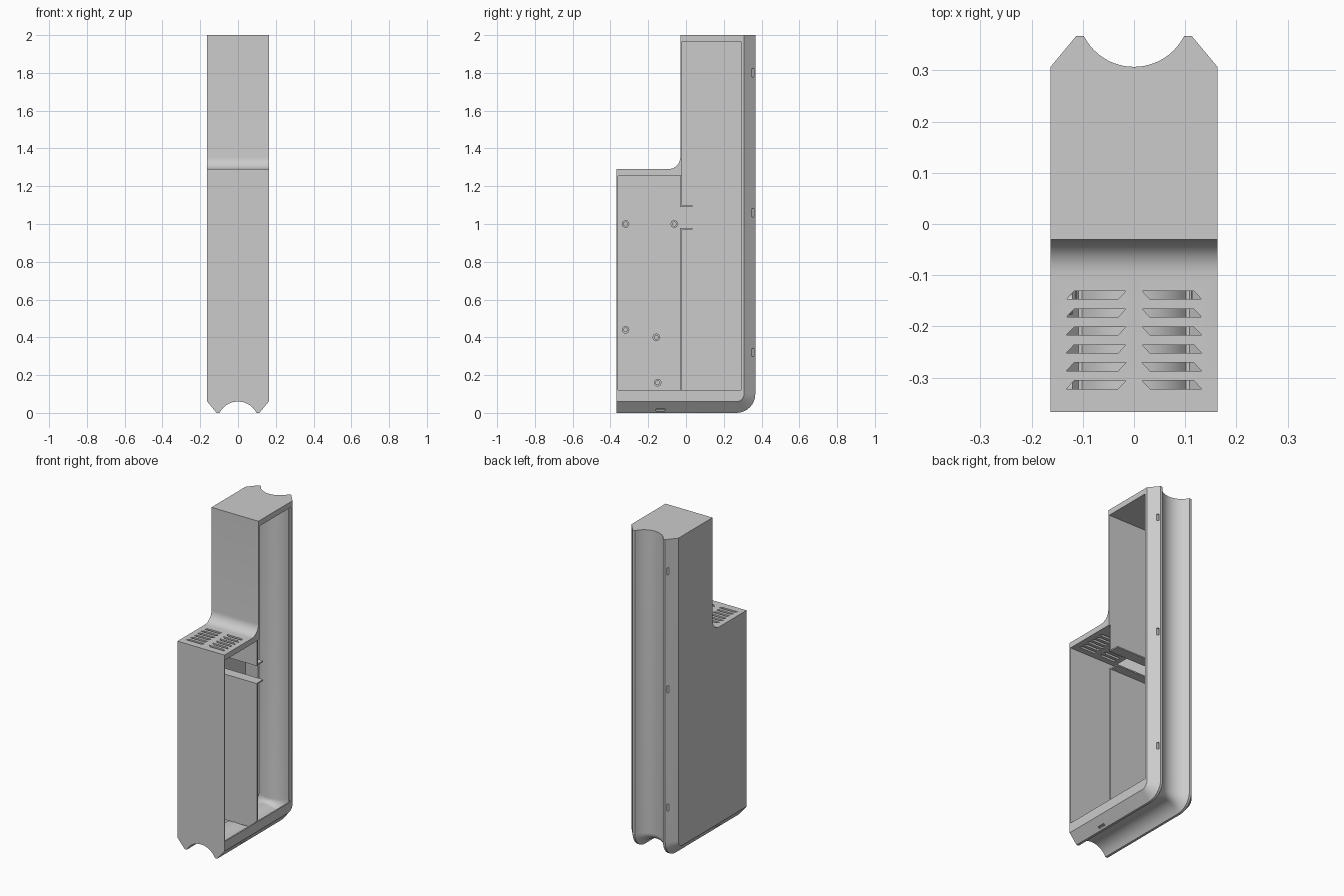
import bpy, bmesh
from math import sin, cos, radians, sqrt

cube = bpy.data.objects.get("Cube")
if cube:
    bpy.data.objects.remove(cube)

grey = bpy.data.materials.new("light_grey")
grey.use_nodes = True
grey.diffuse_color = (0.6, 0.6, 0.6, 1)
grey.node_tree.nodes["Principled BSDF"].inputs["Base Color"].default_value = (0.6, 0.6, 0.6, 1)

HALF, BACK, BEND = 0.163, 0.367, 0.1


def add_loft(bm, slices):
    """Skin a closed solid through matching rings of points."""
    rings = [[bm.verts.new(p) for p in s] for s in slices]
    n = len(rings[0])
    for a, b in zip(rings, rings[1:]):
        for i in range(n):
            j = (i + 1) % n
            bm.faces.new((a[i], a[j], b[j], b[i]))
    bm.faces.new(rings[0])
    bm.faces.new(rings[-1])


def add_box(bm, x0, x1, y0, y1, z0, z1):
    ring = [(y0, z0), (y1, z0), (y1, z1), (y0, z1)]
    add_loft(bm, [[(x, y, z) for y, z in ring] for x in (x0, x1)])


def finish(name, bm):
    bmesh.ops.recalc_face_normals(bm, faces=bm.faces)
    me = bpy.data.meshes.new(name)
    bm.to_mesh(me)
    bm.free()
    me.materials.append(grey)
    ob = bpy.data.objects.new(name, me)
    bpy.context.collection.objects.link(ob)
    return ob


def arc(cy, cz, r, a0, a1, steps=8):
    angles = [radians(a0 + (a1 - a0) * i / steps) for i in range(steps + 1)]
    return [(cy + r * cos(a), cz + r * sin(a)) for a in angles]


def outline(x, d, front, step, shoulder, top, fillet):
    """Side profile, with its back and bottom edges moved in by d."""
    pts = [(front, d)] + arc(BACK - BEND, BEND, BEND - d, -90, 0)
    pts += [(BACK - d, top), (step, top)]
    pts += arc(step - fillet, shoulder + fillet, fillet, 0, -90) + [(front, shoulder)]
    return [(x, y, z) for y, z in pts]


def groove(width, radius, steps=20):
    """Round channel across the back: (x, depth) pairs."""
    xs = [width * (2 * i / steps - 1) for i in range(steps + 1)]
    return [(x, sqrt(radius ** 2 - x * x) - 0.05) for x in xs]


def cut(target, cutter):
    mod = target.modifiers.new("cut", "BOOLEAN")
    mod.operation, mod.solver, mod.object = "DIFFERENCE", "EXACT", cutter
    bpy.ops.object.select_all(action="DESELECT")
    bpy.context.view_layer.objects.active = target
    target.select_set(True)
    bpy.ops.object.modifier_apply(modifier=mod.name)
    bpy.data.objects.remove(cutter)


# Outer shell, with the channel wrapped along back and bottom
section = ([(-HALF, 0.06), (-0.113, 0)] + groove(0.098, 0.11) + [(0.113, 0), (HALF, 0.06)])
bm = bmesh.new()
add_loft(bm, [outline(x, max(d, 0), -BACK, -0.03, 1.29, 2.0, 0.065) for x, d in section])
housing = finish("housing", bm)

# Hollow interior following the outer skin
section = ([(-0.155, 0.072), (-0.108, 0.013)] + groove(0.102, 0.12) + [(0.108, 0.013), (0.155, 0.072)])
bm = bmesh.new()
add_loft(bm, [outline(x, d, -0.36, -0.022, 1.255, 1.965, 0.01) for x, d in section])
cut(housing, finish("interior_cutter", bm))

# Side opening
rim = [(-0.36, 0.12), (0.29, 0.12), (0.29, 1.965), (-0.022, 1.965), (-0.022, 1.255), (-0.36, 1.255)]
bm = bmesh.new()
add_loft(bm, [[(x, y, z) for y, z in rim] for x in (0.145, 0.18)])
cut(housing, finish("opening_cutter", bm))

# Slanted vents in the shoulder
bm = bmesh.new()
for i in range(6):
    y0 = -0.322 + 0.035 * i
    y1 = y0 + 0.016
    for s in (-1, 1):
        ring = [(s * 0.132, y0), (s * 0.031, y0), (s * 0.016, y1), (s * 0.117, y1)]
        add_loft(bm, [[(x, y, z) for x, y in ring] for z in (1.24, 1.3)])
cut(housing, finish("vent_cutter", bm))

# Clip slots in the bevelled edges
bm = bmesh.new()
for s in (-1, 1):
    x0, x1 = sorted((s * 0.112, s * 0.14))
    for z in (0.32, 1.06, 1.8):
        add_box(bm, x0, x1, 0.35, 0.36, z - 0.022, z + 0.022)
    add_box(bm, x0, x1, -0.16, -0.11, 0.01, 0.02)
cut(housing, finish("slot_cutter", bm))

# Divider with a gap, and a small shelf on each side of the gap
bm = bmesh.new()
add_box(bm, -0.156, 0.155, -0.031, -0.022, 0.068, 0.98)
add_box(bm, -0.156, 0.155, -0.031, -0.022, 1.09, 1.26)
finish("divider", bm)
bm = bmesh.new()
for z in (0.972, 1.09):
    add_box(bm, -0.156, 0.15, -0.024, 0.035, z, z + 0.008)
finish("gap_shelves", bm)

# Hollow screw posts on the closed wall
bm = bmesh.new()
for y, z in ((-0.32, 1.0), (-0.062, 1.0), (-0.32, 0.44), (-0.157, 0.4), (-0.15, 0.16)):
    rings = [(0.02, -0.157), (0.02, -0.12), (0.01, -0.12), (0.01, -0.15)]
    add_loft(bm, [[(x, *p) for p in arc(y, z, r, 0, 337.5, 15)] for r, x in rings])
posts = finish("screw_posts", bm)

# Smooth the curves, keep the edges
bpy.ops.object.select_all(action="DESELECT")
for ob in (housing, posts):
    ob.select_set(True)
bpy.context.view_layer.objects.active = housing
bpy.ops.object.shade_smooth_by_angle(angle=radians(25))
